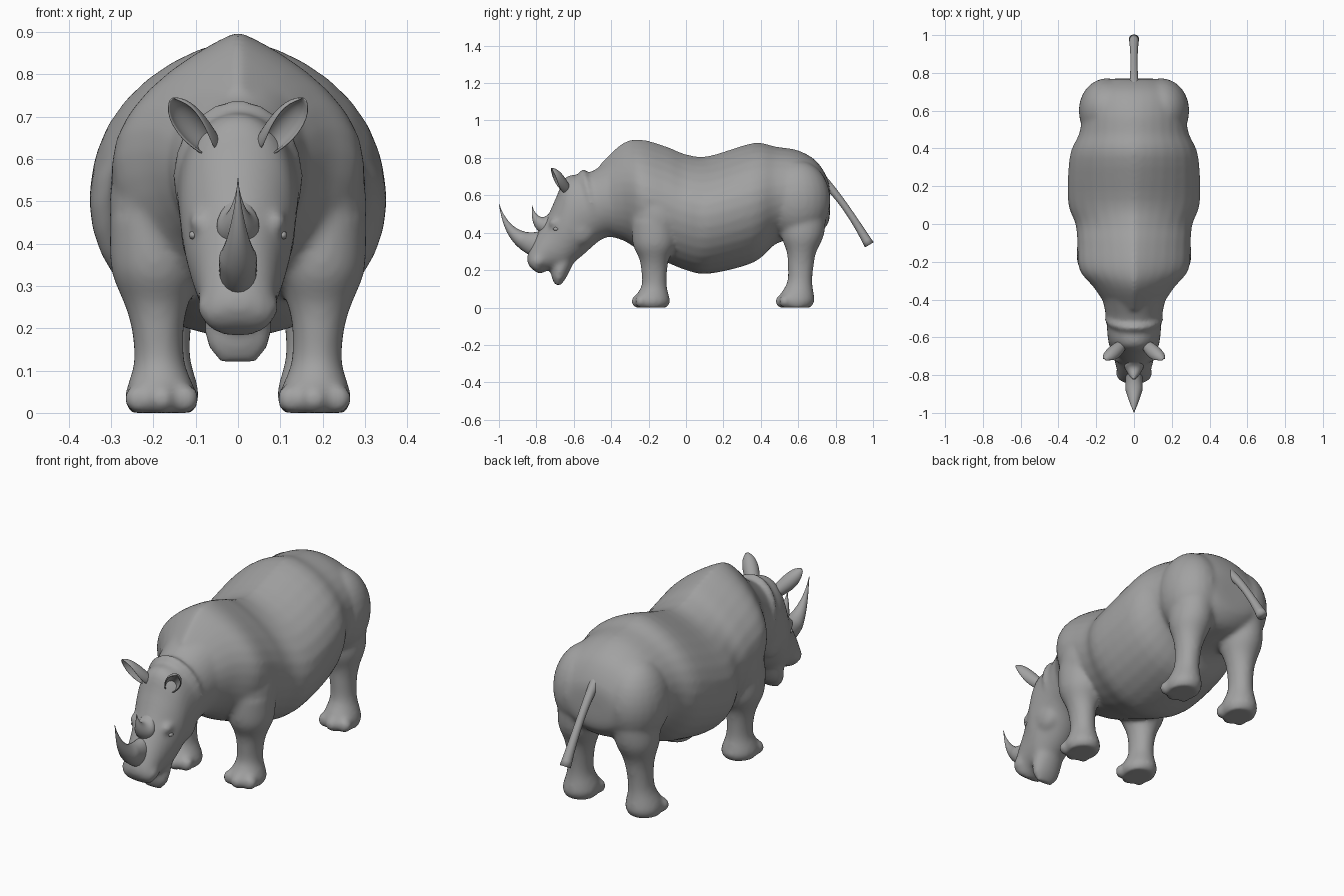
import bpy, bmesh, math
from mathutils import Vector, Matrix

cube = bpy.data.objects.get("Cube")
if cube:
    bpy.data.objects.remove(cube)

hide = bpy.data.materials.new("grey_hide")
hide.use_nodes = True
GREY = (0.36, 0.36, 0.36, 1)
hide.diffuse_color = GREY
hide.node_tree.nodes["Principled BSDF"].inputs["Base Color"].default_value = GREY


def catmull(before, start, end, after, t):
    """Smoothly interpolate between the tuples start and end."""
    return [0.5 * (2 * q + (r - p) * t + (2 * p - 5 * q + 4 * r - s) * t * t
                   + (3 * q - p - 3 * r + s) * t ** 3)
            for p, q, r, s in zip(before, start, end, after)]


def loft(bm, rings, x_centre=lambda z: 0, pointed=lambda y: 1, sides=32, steps=4):
    """Skin elliptical rings, each given by two opposite (y, z) edges and a half width."""
    padded = [rings[0]] + rings + [rings[-1]]
    dense = [catmull(*padded[i:i + 4], step / steps)
             for i in range(len(rings) - 1) for step in range(steps)] + [rings[-1]]
    loops = []
    for ya, za, yb, zb, width in dense:
        upper, lower = Vector((0, ya, za)), Vector((0, yb, zb))
        middle, half = (upper + lower) / 2, (upper - lower) / 2
        middle.x = x_centre(middle.z)
        loop = []
        for k in range(sides):
            angle = math.tau * k / sides
            across, along = math.cos(angle), math.sin(angle)
            power = pointed(middle.y) if along > 0 else 1
            offset = Vector((math.copysign(abs(across) ** power, across) * width, 0, 0))
            loop.append(bm.verts.new(middle + half * along + offset))
        loops.append(loop)
    faces = [bm.faces.new((p[k], p[k - 1], q[k - 1], q[k]))
             for p, q in zip(loops, loops[1:]) for k in range(sides)]
    faces += [bm.faces.new(loops[0]), bm.faces.new(loops[-1])]
    bmesh.ops.recalc_face_normals(bm, faces=faces)


def curved_tube(name, start, bend, end, radius, widest):
    """Sweep a tapering tube along a simple arc in the middle plane."""
    start, bend, end = Vector(start), Vector(bend), Vector(end)
    rings = []
    count = 12
    for i in range(count + 1):
        t = i / count
        first, second = start.lerp(bend, t), bend.lerp(end, t)
        point = first.lerp(second, t)
        normal = (second - first).normalized().orthogonal() * radius(t)
        rings.append((*(point + normal), *(point - normal), min(radius(t), widest)))
    bm = bmesh.new()
    loft(bm, rings, sides=20, steps=2)
    finish(name, bm)


def ball(bm, centre, size):
    bmesh.ops.create_uvsphere(bm, u_segments=24, v_segments=16, radius=1,
                              matrix=Matrix.Translation(centre) @ Matrix.Diagonal((*size, 1)))


def finish(name, bm):
    mesh = bpy.data.meshes.new(name)
    bm.to_mesh(mesh)
    bm.free()
    mesh.materials.append(hide)
    mesh.shade_smooth()
    obj = bpy.data.objects.new(name, mesh)
    bpy.context.collection.objects.link(obj)
    return obj


# Torso as (y, top, bottom, half width): shoulder hump, sagging back, belly, rump
torso = [(-.46, .77, .39, .13), (-.34, .88, .36, .21), (-.24, .9, .3, .29),
         (-.1, .86, .24, .3), (0, .82, .2, .31), (.12, .81, .18, .35),
         (.36, .88, .24, .34), (.48, .86, .34, .29), (.6, .84, .37, .27),
         (.7, .78, .39, .24), (.76, .68, .45, .16), (.77, .6, .52, .08)]
body = bmesh.new()
loft(body, [(y, top, y, bottom, width) for y, top, bottom, width in torso],
     pointed=lambda y: 1.6 - .8 * y)

# Neck and head, sloping down to a broad muzzle
loft(body, [(-.36, .82, -.33, .38, .18), (-.52, .72, -.44, .37, .15),
            (-.64, .7, -.55, .28, .14), (-.69, .6, -.6, .24, .13),
            (-.74, .49, -.65, .2, .11), (-.82, .35, -.73, .2, .09),
            (-.85, .26, -.78, .18, .08), (-.83, .21, -.8, .19, .04)])

# Skin fold behind the ears
loft(body, [(-.51, .71, -.45, .4, .14), (-.55, .74, -.47, .38, .155),
            (-.58, .71, -.49, .39, .13)])

# Lower jaw and lip
loft(body, [(-.72, .25, -.6, .24, .08), (-.72, .17, -.64, .16, .075),
            (-.7, .12, -.67, .12, .045)])

# Legs as (height, backward shift, half depth, half width), shared by front and rear
leg = [(0, 0, .08, .075), (.03, 0, .095, .086), (.06, 0, .09, .08),
       (.12, .01, .067, .06), (.2, .01, .07, .062), (.26, .01, .08, .077),
       (.34, .01, .115, .103), (.46, .01, .12, .1)]
for side in (-1, 1):
    for y, lean, splay, stretch in ((-.18, 0, .05, 1), (.59, .06, -.05, 1.15)):
        rings = []
        for z, shift, depth, width in leg:
            z *= stretch
            middle = y + shift + lean * z
            rings.append((middle - depth, z, middle + depth, z, width))
        loft(body, rings, x_centre=lambda z: side * (.18 + splay * z))
        for toe in (-1, 0, 1):
            ball(body, (side * .18 + toe * .055, y - .08 + abs(toe) * .02, .033),
                 (.034, .033, .036))
    # Shoulder, haunch, brow, nostril rim and cheek
    for x, y, z, size in ((.165, -.15, .49, (.14, .155, .19)),
                          (.145, .6, .575, (.148, .172, .21)),
                          (.09, -.69, .45, (.025, .045, .03)),
                          (.07, -.79, .25, (.028, .035, .03)),
                          (.085, -.57, .43, (.05, .09, .1))):
        ball(body, (side * x, y, z), size)

skin = finish("body", body)
remesh = skin.modifiers.new("merge_parts", "REMESH")
remesh.mode = "VOXEL"
remesh.voxel_size = 0.011
remesh.use_smooth_shade = True
soften = skin.modifiers.new("soften", "SMOOTH")
soften.factor = 0.5
soften.iterations = 11


# Horns and tail
def horn_taper(t):
    return .074 * (1 - t) ** 1.3 + .001


def tail_taper(t):
    return .017 + .025 * (1 - t) ** 3 + .01 * t ** 6


curved_tube("front_horn", (-.78, .335), (-.95, .35), (-1, .555), horn_taper, .045)
curved_tube("rear_horn", (-.715, .44), (-.81, .43), (-.823, .545), horn_taper, .05)
curved_tube("tail", (.66, .73), (.78, .68), (.98, .335), tail_taper, .04)

# Eyes and cupped ears
for side, label in ((1, "left"), (-1, "right")):
    eye = bmesh.new()
    ball(eye, (side * .106, -.695, .42), (.01, .015, .01))
    finish(label + "_eye", eye)

    base, tip = Vector((side * .065, -.635, .635)), Vector((side * .157, -.72, .742))
    axis = (tip - base).normalized()
    facing = Vector((side * .35, -1, -.2))
    facing = (facing - axis * facing.dot(axis)).normalized()
    across = axis.cross(facing)
    ear = bmesh.new()
    rows = []
    for i in range(7):
        t = i / 6
        radius = (.026 + .05 * t) * math.sqrt(1.005 - t)
        spread = math.radians(150 - 75 * t)
        row = []
        for k in range(-6, 7):
            angle = spread * k / 6
            row.append(ear.verts.new(base.lerp(tip, t) + radius * (
                across * math.sin(angle) - facing * (math.cos(angle) - .3))))
        rows.append(row)
    for p, q in zip(rows, rows[1:]):
        for k in range(1, len(p)):
            ear.faces.new((p[k - 1], p[k], q[k], q[k - 1]))
    bmesh.ops.recalc_face_normals(ear, faces=ear.faces[:])
    ear_obj = finish(label + "_ear", ear)
    thick = ear_obj.modifiers.new("thickness", "SOLIDIFY")
    thick.thickness = 0.006
    thick.offset = 0
    smooth = ear_obj.modifiers.new("round", "SUBSURF")
    smooth.levels = smooth.render_levels = 1
